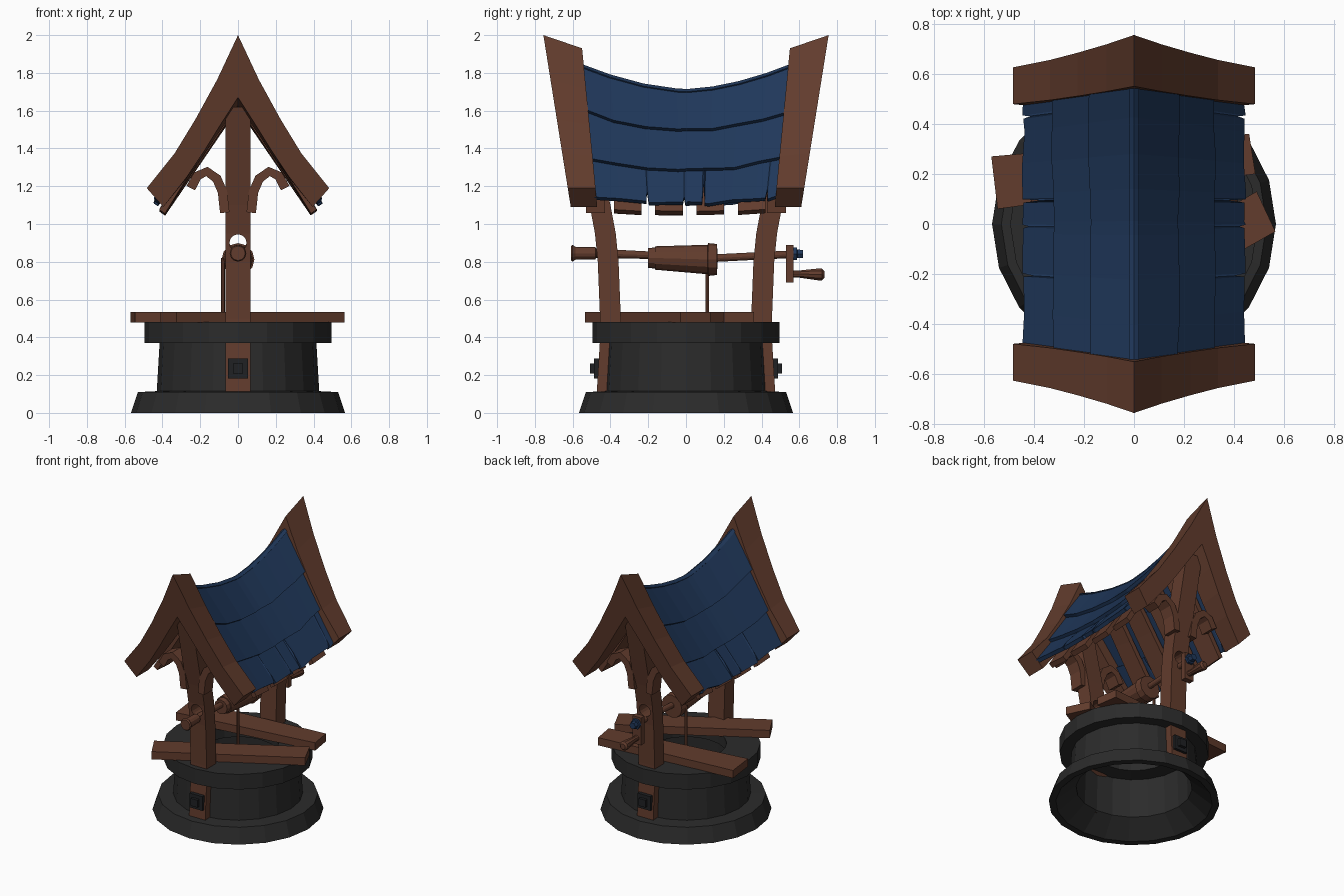
import bpy, bmesh, math, random
from mathutils import Vector

if "Cube" in bpy.data.objects:
    bpy.data.objects.remove(bpy.data.objects["Cube"])

random.seed(4)


def material(name, rgb):
    m = bpy.data.materials.new(name)
    m.diffuse_color = (*rgb, 1)
    m.use_nodes = True
    m.node_tree.nodes["Principled BSDF"].inputs["Base Color"].default_value = m.diffuse_color
    return m


WOOD = material("brown_wood", (0.122, 0.045, 0.026))
BLUE = material("blue_shingle", (0.014, 0.039, 0.103))
STONE = material("dark_stone", (0.024, 0.024, 0.024))
IRON = material("black_iron", (0.014, 0.015, 0.017))


def loft(name, rings, mat, wrap=False):
    """Skin a list of equal rings; cap the ends unless the rings wrap round."""
    bm = bmesh.new()
    vs = [[bm.verts.new(p) for p in r] for r in rings]
    n = len(vs[0])
    pairs = list(zip(vs, vs[1:])) + ([(vs[-1], vs[0])] if wrap else [])
    for a, b in pairs:
        for i in range(n):
            j = (i + 1) % n
            bm.faces.new((a[i], a[j], b[j], b[i]))
    if not wrap:
        bm.faces.new(vs[0])
        bm.faces.new(vs[-1])
    bmesh.ops.recalc_face_normals(bm, faces=bm.faces)
    me = bpy.data.meshes.new(name)
    bm.to_mesh(me)
    bm.free()
    me.materials.append(mat)
    ob = bpy.data.objects.new(name, me)
    bpy.context.collection.objects.link(ob)
    return ob


def box(name, lo, hi, mat):
    return loft(name, [[(lo[0], lo[1], z), (hi[0], lo[1], z), (hi[0], hi[1], z), (lo[0], hi[1], z)]
                       for z in (lo[2], hi[2])], mat)


def rod_y(name, stations, mat, x=0, sides=12):
    """Round rod along y from (y, radius, centre z) stations."""
    ang = [2 * math.pi * i / sides for i in range(sides)]
    return loft(name, [[(x + r * math.cos(a), y, z + r * math.sin(a)) for a in ang]
                       for y, r, z in stations], mat)


# Stone ring wall: flared foot, drum and overhanging rim, hollow inside
wall = [(.567, 0), (.53, .11), (.43, .115), (.415, .37), (.495, .37), (.495, .48),
        (.27, .48), (.27, .40), (.375, .39), (.385, .11), (.52, 0)]
angs = [2 * math.pi * i / 20 for i in range(20)]
loft("stone_wall", [[(r * math.cos(a), r * math.sin(a), z) for a in angs] for r, z in wall],
     STONE, wrap=True)

# Two loose planks lying across the rim
for name, c in (("front_plank", [(-.41, -.385), (-.325, -.535), (.565, -.03), (.49, .13)]),
                ("back_plank", [(-.57, .27), (-.545, .06), (.485, .20), (.46, .36)])):
    loft(name, [[(x, y, z) for x, y in c] for z in (.478, .535)], WOOD)

# Round hole cutter for the axle
cutter = rod_y("axle_hole_cutter", [(-.8, .045, .90), (.8, .045, .90)], WOOD, sides=16)
cutter.hide_render = True
cutter.hide_viewport = True

# Gable board section: outer and inner edge points from ridge to eave
OUTER = [(0, 2.0), (.11, 1.765), (.225, 1.555), (.335, 1.375), (.483, 1.19)]
INNER = [(0, 1.67), (.09, 1.53), (.18, 1.385), (.27, 1.25), (.395, 1.09)]


def gable_point(x, z, front, s):
    t = (z - 1.09) / .91
    y = .61 + .145 * t if front else .47 + .08 * t
    return (x, s * y, z if front else z - .07 * max(0, (z - 1.19) / .81))


# Post section heights with inner and outer faces; thinner where it is let into the wall
POST = [(.1, .395, .473), (.36, .39, .457), (.40, .345, .455), (.5, .345, .455), (.8, .357, .467),
        (.95, .372, .482), (1.1, .40, .51), (1.3, .445, .555), (1.62, .515, .625)]
ARCH = [(.07, 1.06), (.082, 1.17), (.112, 1.24), (.165, 1.278), (.215, 1.255), (.25, 1.19)]

for side, s in (("front", -1), ("back", 1)):
    # Bowed post with the axle hole
    post = loft(side + "_post", [[(-.065, s * a, z), (.065, s * a, z), (.065, s * b, z), (-.065, s * b, z)]
                                 for z, a, b in POST], WOOD)
    mod = post.modifiers.new("axle_hole", "BOOLEAN")
    mod.operation, mod.object, mod.solver = "DIFFERENCE", cutter, "EXACT"

    # Square bolt at the foot of the post
    for part, h, y0, y1 in (("bolt_plate", .052, .45, .487), ("bolt_head", .027, .48, .508)):
        box(f"{side}_{part}", (-h, min(s * y0, s * y1), .235 - h),
            (h, max(s * y0, s * y1), .235 + h), IRON)

    # Concave pointed gable board
    stations = [(-1, i) for i in (4, 3, 2, 1)] + [(1, i) for i in range(5)]
    loft(side + "_gable", [[gable_point(m * OUTER[i][0], OUTER[i][1], True, s),
                            gable_point(m * OUTER[i][0], OUTER[i][1], False, s),
                            gable_point(m * INNER[i][0], INNER[i][1], False, s),
                            gable_point(m * INNER[i][0], INNER[i][1], True, s)]
                           for m, i in stations], WOOD)

    # Arched braces between post and gable
    for lr, m in (("left", -1), ("right", 1)):
        rings = []
        for i, (x, z) in enumerate(ARCH):
            a, b = ARCH[max(i - 1, 0)], ARCH[min(i + 1, len(ARCH) - 1)]
            t = Vector((b[0] - a[0], b[1] - a[1])).normalized() * .025
            rings.append([(m * (x + k * t.y), s * y, z - k * t.x)
                          for k, y in ((-1, .43), (1, .43), (1, .53), (-1, .53))])
        loft(f"{side}_{lr}_brace", rings, WOOD)


# Sagging roof surface: d runs ridge to eave, v runs front to back, lift is along the slope normal
def roof(d, v, lift, m, y=None):
    ridge = 1.715 + .135 * abs(v) ** 1.7
    eave = 1.10 + .03 * v * v
    yy = v * (.56 - .075 * d) if y is None else y
    return (m * (.42 * d + .82 * lift), yy, ridge + (eave - ridge) * d + .57 * lift)


ROWS = [(0, .37), (.32, .72), (.67, 1.0)]
for lr, m in (("left", -1), ("right", 1)):
    for r, (d0, d1) in enumerate(ROWS):
        cols = [(v, d1 + random.uniform(-.014, .014))
                for v in (-1, -.72, -.4, -.08, 0.02, .25, .5, .76, 1)]
        if r == 2:  # splits torn into the eave
            for v, depth in ((-.42, .09), (-.02, .05), (.19, .16), (.88, .07)):
                cols = [c for c in cols if abs(c[0] - v) > .03]
                cols += [(v - .014, d1), (v, d1 - depth), (v + .014, d1 + .01)]
            cols.sort()
        loft(f"{lr}_shingle_row_{r + 1}",
             [[roof(d0, v, 0, m), roof(d, v, .027, m), roof(d, v, 0, m), roof(d0, v, -.025, m)]
              for v, d in cols], BLUE)

    # Boards under the shingles, poking out at the eave
    for i, (y0, y1) in enumerate(((-.38, -.235), (-.165, -.015), (.055, .2), (.275, .42))):
        end = 1.035 + random.uniform(-.012, .012)
        loft(f"{lr}_roof_board_{i + 1}",
             [[roof(d, y / .52, k, m, y) for y, k in ((y0, -.024), (y1, -.024), (y1, -.06), (y0, -.06))]
              for d in (.08, .5, end)], WOOD)

# Axle with end grip and tapered winding drum
rod_y("axle", [(-.61, .038, .845), (-.60, .044, .845), (-.585, .034, .845), (-.48, .032, .845),
               (-.475, .024, .845),
               (-.20, .02, .835), (-.20, .052, .82), (-.165, .056, .82), (-.164, .062, .82),
               (.115, .078, .812), (.116, .087, .812), (.165, .082, .812), (.166, .02, .82),
               (.60, .02, .842)], WOOD)

# Crank: arm, nut and handle
box("crank_arm", (-.035, .53, .69), (.035, .57, .89), WOOD)
rod_y("crank_nut", [(.57, .038, .842), (.588, .038, .842), (.589, .026, .842), (.62, .024, .842)],
      BLUE, sides=6)
rod_y("crank_handle", [(.55, .02, .735), (.60, .02, .735), (.70, .033, .733), (.72, .033, .733),
                       (.732, .02, .733)], WOOD, sides=10)

# Rope hanging from the drum
loft("rope", [[(-.08 + .011 * math.cos(a), .112 + .011 * math.sin(a), z)
               for a in [math.pi * i / 3 for i in range(6)]] for z in (.40, .82)], WOOD)
